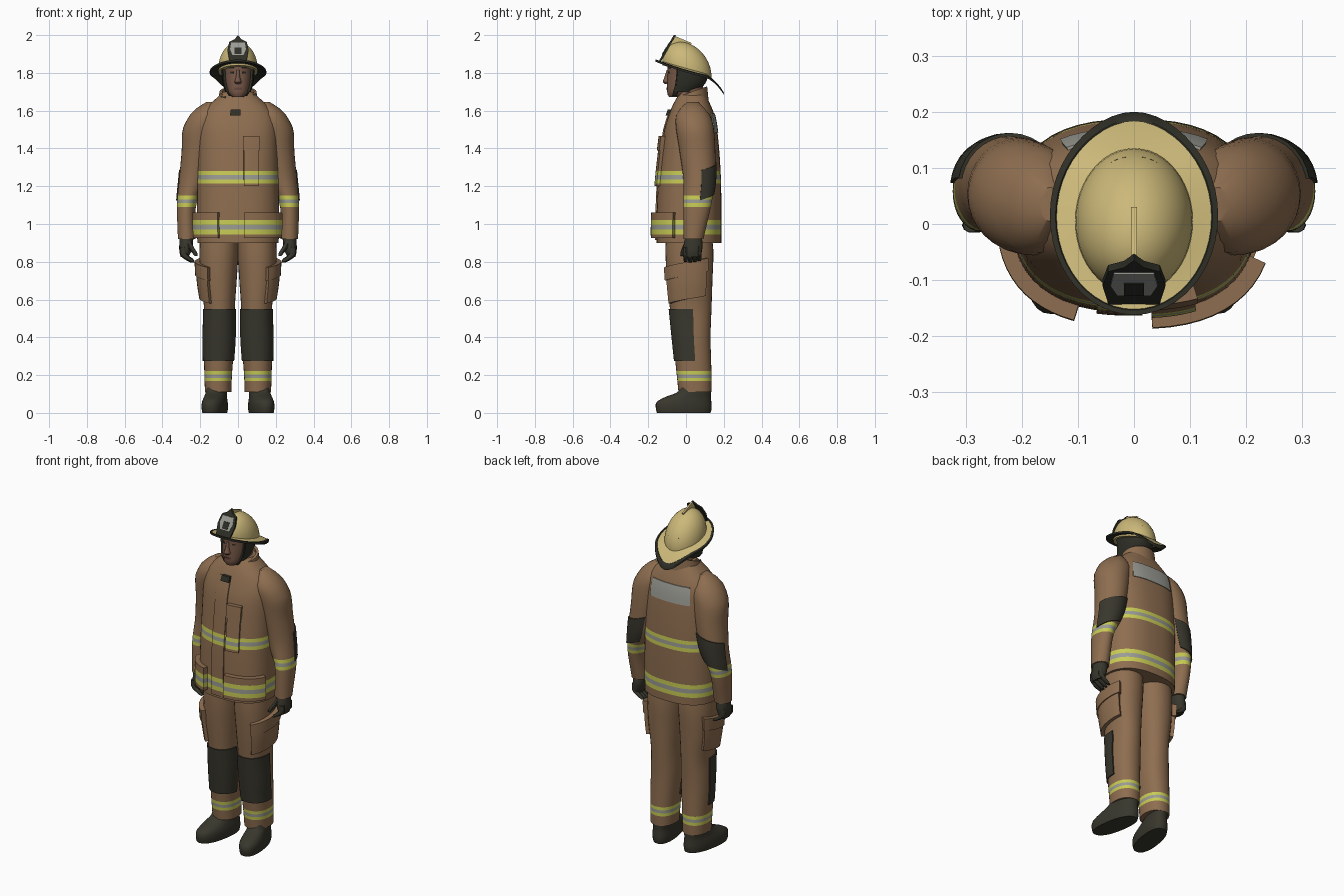
import bpy, bmesh, math
from mathutils import Vector

if "Cube" in bpy.data.objects:
    bpy.data.objects.remove(bpy.data.objects["Cube"])

COLOURS = {
    "coat_brown": (0.27, 0.155, 0.08), "skin": (0.19, 0.10, 0.065), "lip_brown": (0.13, 0.06, 0.045),
    "black": (0.028, 0.028, 0.02), "boot_black": (0.04, 0.038, 0.026), "helmet_yellow": (0.60, 0.48, 0.19),
    "stripe_lime": (0.58, 0.60, 0.09), "stripe_grey": (0.33, 0.33, 0.30),
}
MATS = {}
for key, c in COLOURS.items():
    MATS[key] = bpy.data.materials.new(key)
    MATS[key].diffuse_color = (*c, 1)


def finish(name, bm, mat, mirror=False):
    bmesh.ops.recalc_face_normals(bm, faces=bm.faces)
    me = bpy.data.meshes.new(name)
    slots = []
    for f in bm.faces:
        key = mat if isinstance(mat, str) else mat(f.calc_center_median())
        if key not in slots:
            slots.append(key)
            me.materials.append(MATS[key])
        f.material_index = slots.index(key)
    bm.to_mesh(me)
    bm.free()
    ob = bpy.data.objects.new(name, me)
    bpy.context.collection.objects.link(ob)
    if mirror:
        ob.modifiers.new("mirror", 'MIRROR').use_mirror_merge = False
    return ob


def grid(name, rows, mat, closed=True, cap=True, mirror=False):
    bm = bmesh.new()
    vs = [[bm.verts.new(p) for p in r] for r in rows]
    n = len(rows[0])
    for a, b in zip(vs, vs[1:]):
        for i in range(n if closed else n - 1):
            j = (i + 1) % n
            bm.faces.new((a[i], a[j], b[j], b[i]))
    if cap:
        bm.faces.new(vs[0])
        bm.faces.new(vs[-1])
    return finish(name, bm, mat, mirror)


def plate(name, pts, depth, mat):
    bm = bmesh.new()
    a = [bm.verts.new(p) for p in pts]
    b = [bm.verts.new(Vector(p) + Vector(depth)) for p in pts]
    bm.faces.new(a)
    bm.faces.new(b)
    for i in range(len(a)):
        j = (i + 1) % len(a)
        bm.faces.new((a[i], a[j], b[j], b[i]))
    return finish(name, bm, mat)


def surface(keys, p=2.0):
    """Body surface from sections (z, cx, cy, rx, ry), smoothly interpolated."""
    def slope(i, c):
        a, b = keys[max(i - 1, 0)], keys[min(i + 1, len(keys) - 1)]
        return (b[c] - a[c]) / (b[0] - a[0])

    def at(deg, z, off=0.0):
        i = 0
        while i < len(keys) - 2 and z > keys[i + 1][0]:
            i += 1
        k, l = keys[i], keys[i + 1]
        h = l[0] - k[0]
        t = min(max((z - k[0]) / h, 0), 1)
        cx, cy, rx, ry = [
            (2*t**3 - 3*t*t + 1) * k[c] + (t**3 - 2*t*t + t) * h * slope(i, c)
            + (3*t*t - 2*t**3) * l[c] + (t**3 - t*t) * h * slope(i + 1, c) for c in range(1, 5)]
        co, si = math.cos(math.radians(deg)), math.sin(math.radians(deg))
        nrm = Vector((co / rx, si / ry, 0)).normalized() * off
        ex = 2 / p
        return Vector((cx + rx * math.copysign(abs(co)**ex, co),
                       cy + ry * math.copysign(abs(si)**ex, si), z)) + nrm
    at.lo, at.hi = keys[0][0], keys[-1][0]
    return at


def levels(lo, hi, n, bands=()):
    zs = {round(lo + (hi - lo) * i / n, 4) for i in range(n + 1)}
    for a, b in bands:
        w = (b - a) / 3
        zs |= {round(z, 4) for z in (a, a + w, b - w, b) if lo < z < hi}
    return sorted(zs)


def striped(bands, base="coat_brown"):
    def rule(c):
        for a, b in bands:
            if a < c.z < b:
                return "stripe_grey" if abs(c.z - (a + b) / 2) < (b - a) / 6 else "stripe_lime"
        return base
    return rule


def loft(name, s, mat, n=12, seg=32, bands=(), **kw):
    rows = [[s(360 * i / seg, z) for i in range(seg)] for z in levels(s.lo, s.hi, n, bands)]
    return grid(name, rows, striped(bands, mat) if bands else mat, **kw)


def patch(name, s, a0, a1, z0, z1, off, mat, bands=(), slant=0, mirror=False, na=10, nz=6):
    """Raised panel that follows a body surface, with walls sunk into it."""
    zs = levels(z0, z1, nz, bands)
    zs = [zs[0]] + zs + [zs[-1]]
    us = [0] + [i / na for i in range(na + 1)] + [1]
    rows = []
    for r, z in enumerate(zs):
        rows.append([s(a0 + (a1 - a0) * u, z + slant * (u - 0.5),
                       -0.004 if r in (0, len(zs) - 1) or k in (0, len(us) - 1) else off)
                     for k, u in enumerate(us)])
    return grid(name, rows, striped(bands, mat) if bands else mat, closed=False, cap=False, mirror=mirror)


# Jacket body with reflective bands
JB = [(0.945, 1.02), (1.215, 1.28)]
torso = surface([(0.90, 0, .015, .215, .172), (1.0, 0, .015, .218, .172), (1.2, 0, .018, .215, .168),
                 (1.35, 0, .022, .213, .157), (1.5, 0, .025, .21, .14), (1.58, 0, .03, .195, .12),
                 (1.63, 0, .03, .155, .10), (1.67, 0, .032, .11, .08), (1.70, 0, .035, .08, .06)], 2.5)
loft("jacket_body", torso, "coat_brown", n=24, seg=48, bands=JB)
patch("jacket_placket", torso, 257, 272, 0.915, 1.6, .006, "coat_brown", JB, nz=14, na=4)
patch("hem_pocket_left", torso, 275, 340, 0.925, 1.06, .03, "coat_brown", JB)
patch("hem_pocket_right", torso, 192, 248, 0.925, 1.06, .027, "coat_brown", JB)
patch("radio_pocket", torso, 275, 294, 1.20, 1.45, .018, "coat_brown", JB, na=5)
patch("radio_pocket_flap", torso, 274, 295, 1.39, 1.465, .024, "coat_brown", na=5)
patch("back_panel", torso, 57, 123, 1.485, 1.585, .004, "stripe_grey")
patch("collar_clasp", torso, 262, 272, 1.575, 1.605, .016, "black", na=4)

# Collar, lower at the front
collar = surface([(1.62, 0, .03, .108, .09), (1.70, 0, .032, .098, .08)])
rows = [[collar(360 * i / 40, z, off) for i in range(40)]
        for z, off in ((1.62, 0), (1.66, 0), (1.70, 0), (1.70, -.014), (1.66, -.014))]
for r in rows:
    for v in r:
        v.z += (v.y - .03) * .35
grid("collar", rows, "coat_brown", cap=False)
patch("collar_tab", collar, 212, 232, 1.635, 1.675, .008, "black", na=4)

# Sleeves with elbow pads
SB = [(1.09, 1.15)]
sleeve = surface([(.92, .272, .04, .046, .052), (1.10, .272, .06, .051, .073), (1.235, .236, .07, .076, .084),
                  (1.39, .21, .06, .088, .095), (1.50, .195, .048, .098, .10), (1.56, .175, .04, .09, .095),
                  (1.60, .165, .035, .07, .075), (1.645, .15, .035, .02, .03)])
loft("sleeves", sleeve, "coat_brown", n=22, bands=SB, mirror=True)
patch("elbow_pads", sleeve, 8, 125, 1.15, 1.31, .006, "boot_black", slant=.05, mirror=True)

# Gloves
loft("glove_palms", surface([(.825, .283, .035, .02, .04), (.85, .28, .035, .03, .048),
                             (.89, .275, .038, .036, .05), (.94, .272, .04, .036, .042)]),
     "boot_black", n=8, seg=20, mirror=True)
for i, name in enumerate(("index", "middle", "ring", "little")):
    y, z = -.002 + .024 * i, .795 + .004 * abs(i - 1)
    loft(name + "_fingers", surface([(z, .24, y, .010, .009), (z + .012, .255, y, .018, .012),
                                     (z + .035, .285, y, .018, .0135), (z + .08, .29, y, .015, .013)]),
         "boot_black", n=6, seg=10, mirror=True)
loft("thumbs", surface([(.83, .222, -.02, .008, .008), (.845, .228, -.018, .013, .013),
                        (.87, .245, -.008, .015, .015), (.91, .265, .01, .014, .016)]),
     "boot_black", n=6, seg=10, mirror=True)

# Trousers with knee pads and cargo pockets
TB = [(.168, .222)]
leg = surface([(.11, .105, .047, .07, .087), (.2, .105, .043, .073, .092), (.4, .1, .03, .082, .10),
               (.55, .098, .025, .081, .11), (.7, .103, .02, .096, .12), (.85, .101, .018, .103, .127),
               (.96, .1, .015, .1, .12)], 2.2)
loft("trouser_legs", leg, "coat_brown", n=18, bands=TB, mirror=True)
patch("knee_pads", leg, 188, 365, .275, .55, .007, "boot_black", mirror=True, na=18)
patch("cargo_pockets", leg, -62, 38, .60, .77, .02, "coat_brown", mirror=True, slant=.04)
patch("cargo_flaps", leg, -65, 41, .725, .795, .026, "coat_brown", mirror=True, slant=.05)

# Boots, toes turned out
boot = surface([(0, .105, -.012, .06, .142), (.025, .105, -.012, .064, .148), (.06, .105, -.01, .062, .144),
                (.085, .105, .012, .056, .12), (.11, .105, .045, .054, .088), (.15, .105, .05, .052, .08)], 2.3)
rows = [[boot(i * 11.25, z) for i in range(32)] for z in levels(0, .15, 10)]
for r in rows:
    for v in r:
        v.x += (.1 - v.y) * .16
grid("boots", rows, "boot_black", mirror=True)

# Head, neck and face
loft("neck", surface([(1.58, 0, .025, .07, .065), (1.74, 0, .025, .06, .065)]), "skin", n=3)
head = surface([(1.672, 0, -.055, .03, .035), (1.69, 0, -.035, .05, .064), (1.72, 0, -.015, .063, .085),
                (1.76, 0, 0, .072, .099), (1.80, 0, .004, .075, .101), (1.86, 0, .006, .076, .10),
                (1.91, 0, .006, .05, .06)], 2.2)
loft("head", head, "skin", n=16, seg=40)
loft("nose", surface([(1.742, 0, -.1, .014, .012), (1.752, 0, -.1, .019, .022), (1.775, 0, -.098, .011, .017),
                      (1.815, 0, -.092, .008, .01)]), "skin", n=8, seg=16)
patch("mouth", head, 254, 286, 1.709, 1.722, .004, "lip_brown", nz=2)
for side, a in (("left", 294), ("right", 246)):
    patch(side + "_eye", head, a - 7, a + 7, 1.797, 1.807, .002, "black", na=4, nz=2)
    patch(side + "_brow", head, a - 10, a + 10, 1.822, 1.830, .004, "black", na=4, nz=2)
patch("hood", head, -28, 208, 1.70, 1.85, .012, "black", na=24)
loft("chin_straps", surface([(1.678, .04, -.062, .008, .012), (1.72, .066, -.045, .007, .012),
                             (1.82, .08, -.035, .007, .012)]), "black", n=5, seg=8, mirror=True)

# Helmet dome and brim, sloping down to the back
def slope_z(y):
    return 1.865 - .28 * (y + .16) - (6 * (y - .09)**2 if y > .09 else 0)


def brim_ring(t, dz, n=48):
    ring = []
    for i in range(n):
        a = 2 * math.pi * i / n
        c, s = math.cos(a), math.sin(a)
        y = .005 + .01 * t + (.125 + .052 * t) * s + (.008 * t * s**8 if s > 0 else 0)
        ring.append(Vector(((.10 + .05 * t) * c, y, slope_z(y) - .012 * t * c * c + dz)))
    return ring


def dome_ring(phi, n=48):
    r, h = math.cos(phi), .14 * math.sin(phi)
    ring = []
    for i in range(n):
        a = 2 * math.pi * i / n
        y = .005 + .13 * r * math.sin(a)
        ring.append(Vector((.105 * r * math.cos(a), y, 1.865 - .28 * (y + .16) + h)))
    return ring


grid("helmet_dome", [dome_ring(math.radians(a)) for a in (-6, 0, 10, 20, 30, 40, 50, 60, 70, 80, 88)],
     "helmet_yellow")
grid("helmet_brim", [brim_ring(0, .006), brim_ring(.4, .004), brim_ring(.76, .003)], "helmet_yellow", cap=False)
grid("helmet_brim_edge", [brim_ring(.76, .003), brim_ring(.8, .006), brim_ring(1, .005), brim_ring(1, -.006),
                          brim_ring(.7, -.005), brim_ring(-.1, -.004)], "black", cap=False)

# Helmet front shield and crest
def on_shield(x, z, out=0):
    return (x, -.145 + (z - 1.86) * .57 - out, z)


outline = [(-.045, 1.86), (.045, 1.86), (.056, 1.92), (.046, 1.965), (.018, 1.978), (0, 2.0),
           (-.018, 1.978), (-.046, 1.965), (-.056, 1.92)]
plate("helmet_shield", [on_shield(x, z) for x, z in outline], (0, .012, 0), "black")
panel = [(-.03, 1.895), (.03, 1.895), (.042, 1.925), (.036, 1.962), (-.036, 1.962), (-.042, 1.925)]
plate("shield_panel", [on_shield(x, z, .003) for x, z in panel], (0, .005, 0), "stripe_grey")
plate("shield_badge", [on_shield(x, z, .005) for x, z in ((-.018, 1.9), (.018, 1.9), (.018, 1.935), (-.018, 1.935))],
      (0, .004, 0), "black")
plate("helmet_crest", [(-.005, y, z) for y, z in ((-.1, 1.92), (-.056, 1.994), (.03, 1.958), (.02, 1.93))],
      (.01, 0, 0), "helmet_yellow")

# Smooth shading with sharp edges kept
bpy.ops.object.select_all(action='SELECT')
bpy.context.view_layer.objects.active = bpy.context.selected_objects[0]
bpy.ops.object.shade_smooth_by_angle(angle=math.radians(40))

for m in bpy.data.materials:
    if m.users and not m.is_grease_pencil:
        m.use_nodes = True
        m.node_tree.nodes["Principled BSDF"].inputs["Base Color"].default_value = m.diffuse_color
